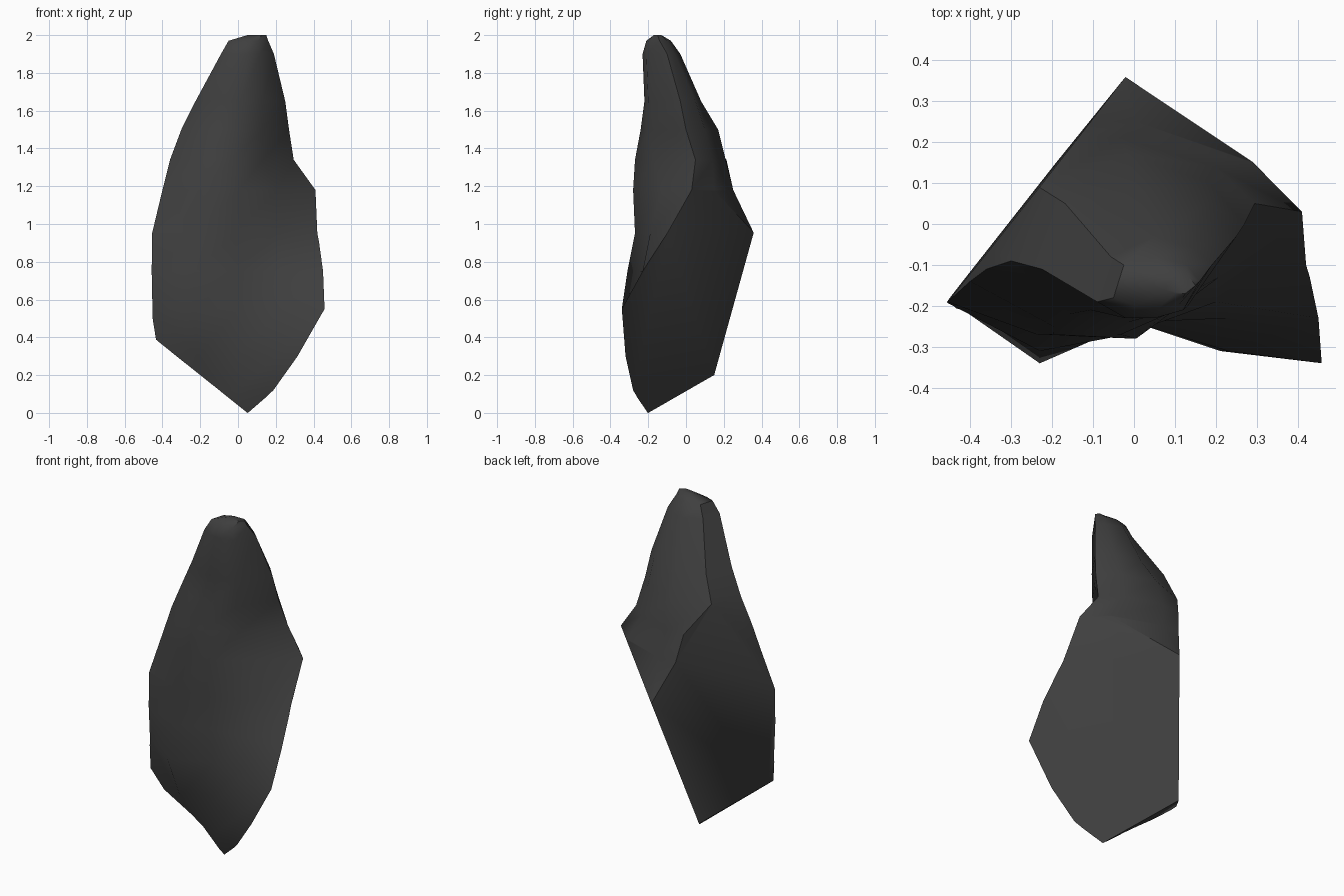
import bpy
import bmesh
import math
from mathutils import Vector

# Remove the default object
default_cube = bpy.data.objects.get("Cube")
if default_cube:
    bpy.data.objects.remove(default_cube, do_unlink=True)


def make_material(name, colour):
    material = bpy.data.materials.new(name)
    material.use_nodes = True
    material.diffuse_color = colour
    shader = next(n for n in material.node_tree.nodes if n.type == "BSDF_PRINCIPLED")
    shader.inputs["Base Color"].default_value = colour
    return material


# Weathered skin: height, left x, right x, five front depths, three back depths
SECTIONS = [
    (0, -.2, .25, -.16, -.17, -.2, -.21, -.2, .3, .4, .4),
    (.12, -.3, .3, -.2, -.17, -.22, -.28, -.28, .3, .4, .4),
    (.3, -.42, .42, -.22, -.25, -.24, -.31, -.33, .3, .4, .4),
    (.55, -.46, .46, -.18, -.34, -.24, -.31, -.34, .3, .4, .4),
    (.75, -.46, .46, -.19, -.31, -.24, -.23, -.23, .3, .4, .4),
    (.95, -.455, .42, -.19, -.27, -.27, -.19, -.1, .25, .36, .36),
    (1.18, -.4, .41, -.14, -.27, -.28, -.13, .03, .15, .25, .25),
    (1.34, -.36, .295, -.11, -.25, -.27, -.17, .05, .14, .21, .22),
    (1.5, -.3, .27, -.09, -.22, -.24, -.2, 0, .1, .17, .09),
    (1.65, -.225, .25, -.11, -.21, -.22, -.2, -.03, .05, .08, .05),
    (1.9, -.09, .19, -.19, -.23, -.23, -.21, -.1, -.06, -.03, -.08),
    (1.97, -.05, .16, -.18, -.2, -.21, -.2, -.14, -.1, -.08, -.1),
    (2, .05, .15, -.15, -.16, -.17, -.17, -.15, -.13, -.13, -.13),
]
ACROSS = (0, .25, .5, .75, 1, .85, .5, .12)


def add_section(bm, section):
    height, left, right, *depths = section
    return [bm.verts.new((left + (right - left) * u, depth, height))
            for u, depth in zip(ACROSS, depths)]


def cleave(bm, a, b, c, inside):
    """Split the stone along the plane through three corners and cap the cut."""
    normal = (b - a).cross(c - a).normalized()
    if normal.dot(inside - a) > 0:
        normal.negate()
    geometry = bm.verts[:] + bm.edges[:] + bm.faces[:]
    bmesh.ops.bisect_plane(bm, geom=geometry, dist=.0001, plane_co=a,
                           plane_no=normal, clear_outer=True)
    open_edges = [e for e in bm.edges if e.is_boundary]
    bmesh.ops.holes_fill(bm, edges=open_edges, sides=0)


# Loft the skin
bm = bmesh.new()
rings = [add_section(bm, section) for section in SECTIONS]
count = len(ACROSS)
for lower, upper in zip(rings, rings[1:]):
    for i in range(count):
        j = (i + 1) % count
        bm.faces.new((lower[i], lower[j], upper[j], upper[i]))
bm.faces.new(rings[-1])
bm.faces.new(reversed(rings[0]))
bmesh.ops.recalc_face_normals(bm, faces=bm.faces)

# Flat fracture planes, named by the corners they share
foot = Vector((.05, -.2, 0))
heel = Vector((-.19, .15, .2))
spur = Vector((-.02, .36, .96))
shoulder = Vector((.41, .03, 1.18))
flank = Vector((-.455, -.19, .9))
hip = Vector((-.41, -.135, .37))
core = Vector((0, -.1, .8))
for corners in ((shoulder, foot, spur), (heel, spur, flank), (foot, heel, hip)):
    cleave(bm, *corners, core)
bmesh.ops.recalc_face_normals(bm, faces=bm.faces)

mesh = bpy.data.meshes.new("rock_shard")
bm.to_mesh(mesh)
bm.free()
mesh.materials.append(make_material("dark_stone", (.05, .05, .05, 1)))
rock = bpy.data.objects.new("rock_shard", mesh)
bpy.context.collection.objects.link(rock)

# Smooth weathered skin, sharp fracture edges
bpy.ops.object.select_all(action="DESELECT")
rock.select_set(True)
bpy.context.view_layer.objects.active = rock
bpy.ops.object.shade_smooth_by_angle(angle=math.radians(42))
